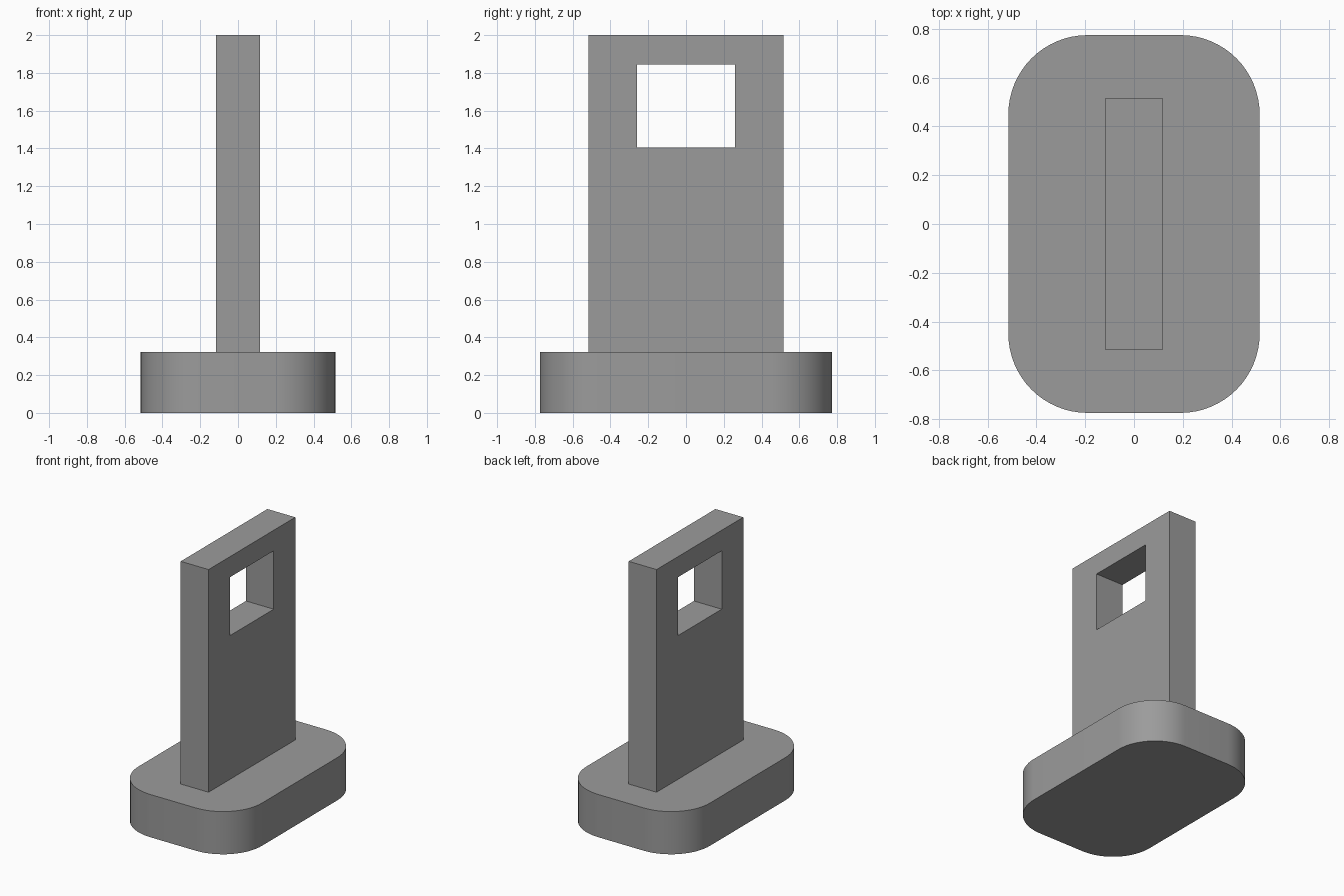
import bpy, bmesh, math

if "Cube" in bpy.data.objects:
    bpy.data.objects.remove(bpy.data.objects["Cube"])

grey = bpy.data.materials.new("mid grey")
grey.diffuse_color = (0.33, 0.33, 0.33, 1)
grey.use_nodes = True
grey.node_tree.nodes["Principled BSDF"].inputs["Base Color"].default_value = grey.diffuse_color


def make_object(name, bm):
    bmesh.ops.recalc_face_normals(bm, faces=bm.faces[:])
    mesh = bpy.data.meshes.new(name)
    bm.to_mesh(mesh)
    bm.free()
    mesh.materials.append(grey)
    obj = bpy.data.objects.new(name, mesh)
    bpy.context.collection.objects.link(obj)
    return obj


# Base: rounded rectangle raised into a slab
HALF_X, HALF_Y, RADIUS, BASE_H, STEPS = 0.515, 0.774, 0.325, 0.322, 16
bm = bmesh.new()
outline = []
for quarter, (sx, sy) in enumerate([(1, 1), (-1, 1), (-1, -1), (1, -1)]):
    for i in range(STEPS + 1):
        a = math.pi / 2 * (quarter + i / STEPS)
        outline.append(bm.verts.new((sx * (HALF_X - RADIUS) + RADIUS * math.cos(a),
                                     sy * (HALF_Y - RADIUS) + RADIUS * math.sin(a), 0)))
bottom = bm.faces.new(outline)
raised = bmesh.ops.extrude_face_region(bm, geom=[bottom], use_keep_orig=True)
top = [v for v in raised["geom"] if isinstance(v, bmesh.types.BMVert)]
bmesh.ops.translate(bm, verts=top, vec=(0, 0, BASE_H))
base = make_object("base", bm)
bpy.context.view_layer.objects.active = base
base.select_set(True)
bpy.ops.object.shade_smooth_by_angle(angle=math.radians(30))

# Upright plate: rectangular frame around a window opening
HALF_T = 0.116


def rectangle(bm, x, half_y, z0, z1):
    return [bm.verts.new((x, y, z)) for y, z in
            [(-half_y, z0), (half_y, z0), (half_y, z1), (-half_y, z1)]]


bm = bmesh.new()
loops = [rectangle(bm, -HALF_T, 0.516, BASE_H, 2.0),
         rectangle(bm, HALF_T, 0.516, BASE_H, 2.0),
         rectangle(bm, HALF_T, 0.26, 1.405, 1.845),
         rectangle(bm, -HALF_T, 0.26, 1.405, 1.845)]
for k in range(4):
    a, b = loops[k], loops[(k + 1) % 4]
    for i in range(4):
        j = (i + 1) % 4
        bm.faces.new((a[i], a[j], b[j], b[i]))
make_object("upright_plate", bm)
